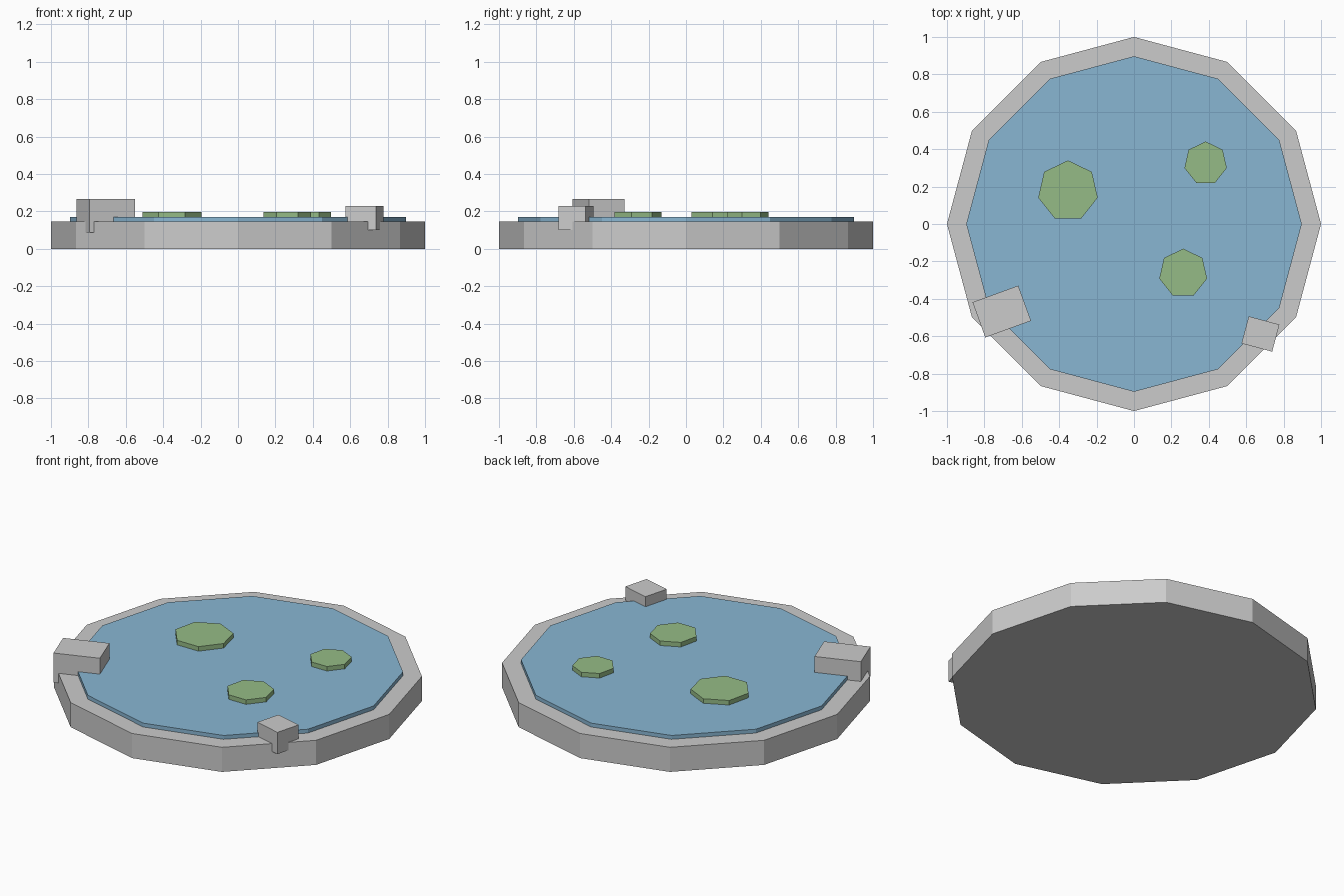
import bpy
from math import radians

if "Cube" in bpy.data.objects:
    bpy.data.objects.remove(bpy.data.objects["Cube"])


def material(name, color):
    m = bpy.data.materials.new(name)
    m.diffuse_color = (*color, 1)
    m.use_nodes = True
    m.node_tree.nodes["Principled BSDF"].inputs["Base Color"].default_value = m.diffuse_color
    return m


def prism(name, sides, radius, x, y, z0, z1, mat=None):
    bpy.ops.mesh.primitive_cylinder_add(vertices=sides, radius=radius, depth=z1 - z0,
                                        location=(x, y, (z0 + z1) / 2))
    ob = bpy.context.object
    ob.name = name
    if mat:
        ob.data.materials.append(mat)
    return ob


def stone(name, x, y, width, depth, z0, z1, angle):
    bpy.ops.mesh.primitive_cube_add(size=1, location=(x, y, (z0 + z1) / 2),
                                    rotation=(0, 0, radians(angle)))
    ob = bpy.context.object
    ob.name = name
    ob.scale = (width, depth, z1 - z0)
    return ob


blue = material("water_blue", (0.25, 0.47, 0.65))
green = material("leaf_green", (0.30, 0.50, 0.24))

# Stone basin and the water on top of it
prism("pond_basin", 12, 1.0, 0, 0, 0, 0.147)
prism("water", 12, 0.897, 0, 0, 0.127, 0.17, blue)

# Seven-sided lily pads
pads = [(-0.353, 0.177, 0.163), (0.263, -0.263, 0.131), (0.383, 0.325, 0.116)]
for i, (x, y, r) in enumerate(pads, 1):
    prism(f"lily_pad_{i}", 7, r, x, y, 0.168, 0.197, green)

# Edge stones
stone("large_stone", -0.707, -0.468, 0.26, 0.20, 0.088, 0.265, 20)
stone("small_stone", 0.676, -0.588, 0.17, 0.15, 0.10, 0.23, -15)
